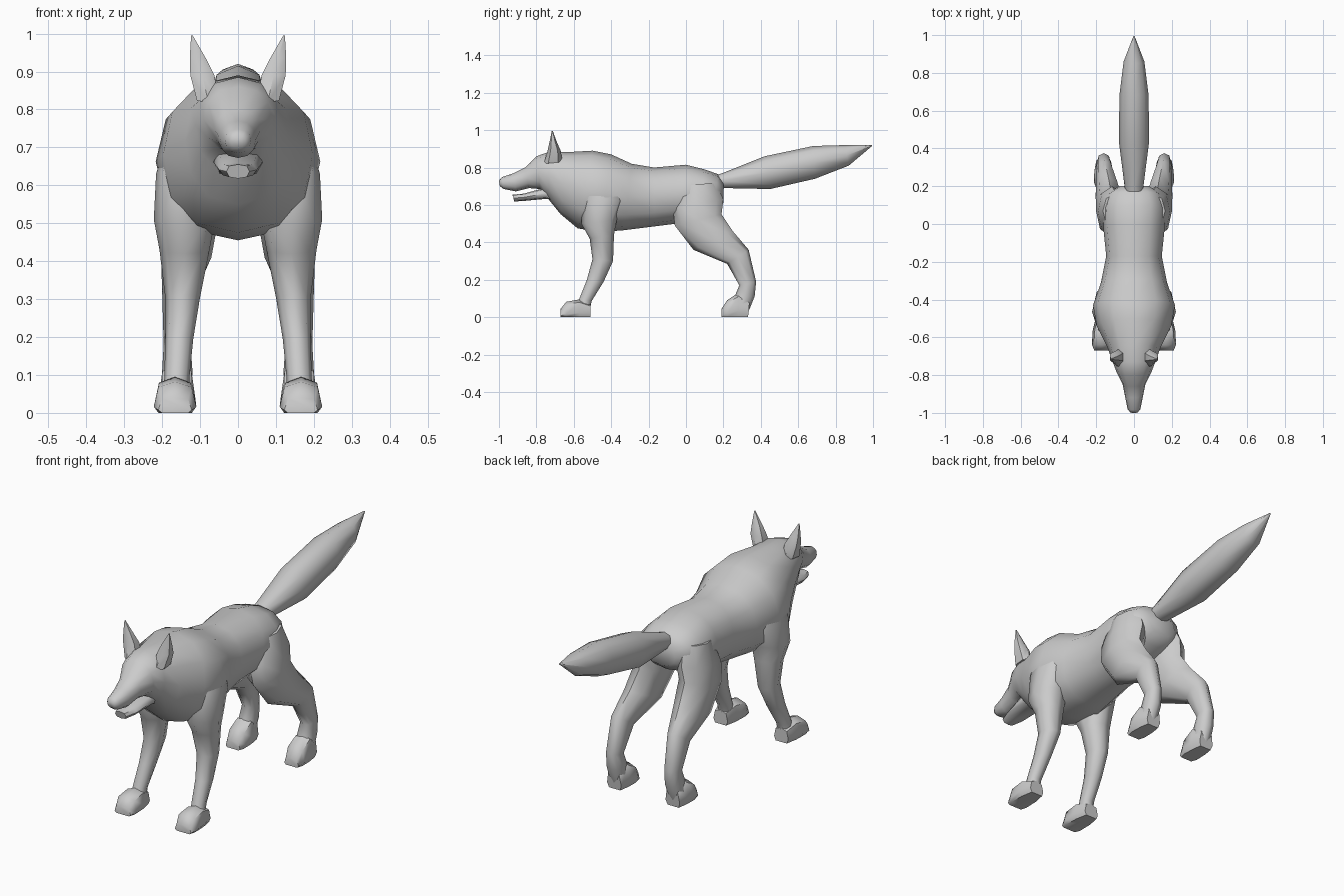
import bpy, bmesh, math

fur = bpy.data.materials.new("grey fur")
fur.diffuse_color = (0.6, 0.6, 0.6, 1)


def loft(name, rings, sides=8, power=0.9, mirror=False):
    """Skin rings given as (y1, z1, y2, z2, x_min, x_max): two end points of a chord and a width."""
    bm = bmesh.new()
    loops = []
    for y1, z1, y2, z2, xa, xb in rings:
        loop = []
        for i in range(sides):
            a = 2 * math.pi * i / sides
            c, s = math.cos(a), math.sin(a)
            c = math.copysign(abs(c) ** power, c)
            s = math.copysign(abs(s) ** power, s)
            x = (xa + xb) / 2 + s * (xb - xa) / 2
            y = (y1 + y2) / 2 + c * (y1 - y2) / 2
            z = (z1 + z2) / 2 + c * (z1 - z2) / 2
            loop.append(bm.verts.new((x, y, max(z, 0))))
        loops.append(loop)
    for p, q in zip(loops, loops[1:]):
        for i in range(sides):
            j = (i + 1) % sides
            bm.faces.new((p[i], p[j], q[j], q[i]))
    bm.faces.new(loops[0])
    bm.faces.new(loops[-1])
    bmesh.ops.recalc_face_normals(bm, faces=bm.faces)
    me = bpy.data.meshes.new(name)
    bm.to_mesh(me)
    bm.free()
    me.materials.append(fur)
    ob = bpy.data.objects.new(name, me)
    bpy.context.collection.objects.link(ob)
    bpy.ops.object.select_all(action='DESELECT')
    ob.select_set(True)
    bpy.context.view_layer.objects.active = ob
    bpy.ops.object.shade_smooth_by_angle(angle=math.radians(55))
    if mirror:
        ob.modifiers.new("mirror", 'MIRROR')
    return ob


def centred(rings):
    return [(a, b, c, d, -w, w) for a, b, c, d, w in rings]


# muzzle, head, neck and trunk in one skin
loft("body", centred([
    (-1.0, 0.73, -0.995, 0.70, 0.02),
    (-0.985, 0.748, -0.975, 0.685, 0.034),
    (-0.92, 0.77, -0.91, 0.672, 0.047),
    (-0.86, 0.80, -0.84, 0.69, 0.06),
    (-0.80, 0.86, -0.78, 0.685, 0.09),
    (-0.73, 0.885, -0.735, 0.63, 0.112),
    (-0.64, 0.882, -0.67, 0.55, 0.14),
    (-0.50, 0.89, -0.58, 0.475, 0.197),
    (-0.40, 0.87, -0.46, 0.455, 0.217),
    (-0.29, 0.82, -0.33, 0.465, 0.175),
    (-0.17, 0.80, -0.17, 0.485, 0.147),
    (0.00, 0.815, -0.05, 0.50, 0.162),
    (0.10, 0.79, 0.06, 0.53, 0.165),
    (0.17, 0.765, 0.15, 0.57, 0.14),
    (0.20, 0.72, 0.20, 0.61, 0.08)]), sides=12)

loft("lower_jaw", centred([
    (-0.928, 0.655, -0.918, 0.618, 0.03),
    (-0.87, 0.66, -0.86, 0.622, 0.05),
    (-0.76, 0.69, -0.74, 0.633, 0.065),
    (-0.68, 0.68, -0.68, 0.60, 0.05)]), power=0.7)

loft("tail", centred([
    (0.12, 0.75, 0.14, 0.68, 0.04),
    (0.19, 0.768, 0.21, 0.69, 0.05),
    (0.42, 0.86, 0.45, 0.685, 0.08),
    (0.68, 0.915, 0.69, 0.74, 0.077),
    (0.85, 0.92, 0.87, 0.81, 0.055),
    (0.995, 0.92, 0.995, 0.915, 0.003)]))

loft("ear", [
    (-0.76, 0.82, -0.66, 0.83, 0.045, 0.112),
    (-0.74, 0.89, -0.67, 0.89, 0.058, 0.13),
    (-0.73, 0.935, -0.69, 0.935, 0.082, 0.13),
    (-0.718, 0.995, -0.712, 0.995, 0.119, 0.124)], sides=6, mirror=True)

loft("front_leg", [
    (-0.52, 0.74, -0.36, 0.74, 0.09, 0.185),
    (-0.55, 0.64, -0.33, 0.62, 0.08, 0.216),
    (-0.56, 0.50, -0.37, 0.52, 0.06, 0.222),
    (-0.515, 0.42, -0.385, 0.44, 0.075, 0.207),
    (-0.50, 0.31, -0.39, 0.30, 0.10, 0.192),
    (-0.53, 0.20, -0.44, 0.19, 0.118, 0.192),
    (-0.57, 0.10, -0.505, 0.085, 0.128, 0.194),
    (-0.59, 0.03, -0.515, 0.03, 0.13, 0.20)], mirror=True)

loft("hind_leg", [
    (-0.02, 0.70, 0.16, 0.72, 0.03, 0.165),
    (-0.07, 0.58, 0.20, 0.63, 0.04, 0.19),
    (-0.06, 0.49, 0.19, 0.55, 0.05, 0.20),
    (0.04, 0.36, 0.25, 0.46, 0.07, 0.203),
    (0.22, 0.285, 0.335, 0.36, 0.11, 0.20),
    (0.285, 0.17, 0.375, 0.19, 0.125, 0.196),
    (0.26, 0.11, 0.367, 0.11, 0.12, 0.20),
    (0.25, 0.02, 0.33, 0.02, 0.125, 0.20)], mirror=True)

# paws, flattened where they meet the ground
loft("front_paw", [
    (-0.51, 0.07, -0.51, -0.03, 0.128, 0.206),
    (-0.57, 0.095, -0.57, -0.05, 0.113, 0.22),
    (-0.64, 0.082, -0.64, -0.05, 0.11, 0.222),
    (-0.67, 0.045, -0.67, -0.03, 0.122, 0.21)], power=0.7, mirror=True)

loft("hind_paw", [
    (0.34, 0.09, 0.33, -0.04, 0.122, 0.20),
    (0.28, 0.13, 0.28, -0.06, 0.112, 0.21),
    (0.22, 0.09, 0.22, -0.05, 0.11, 0.212),
    (0.19, 0.045, 0.19, -0.03, 0.122, 0.20)], power=0.7, mirror=True)
